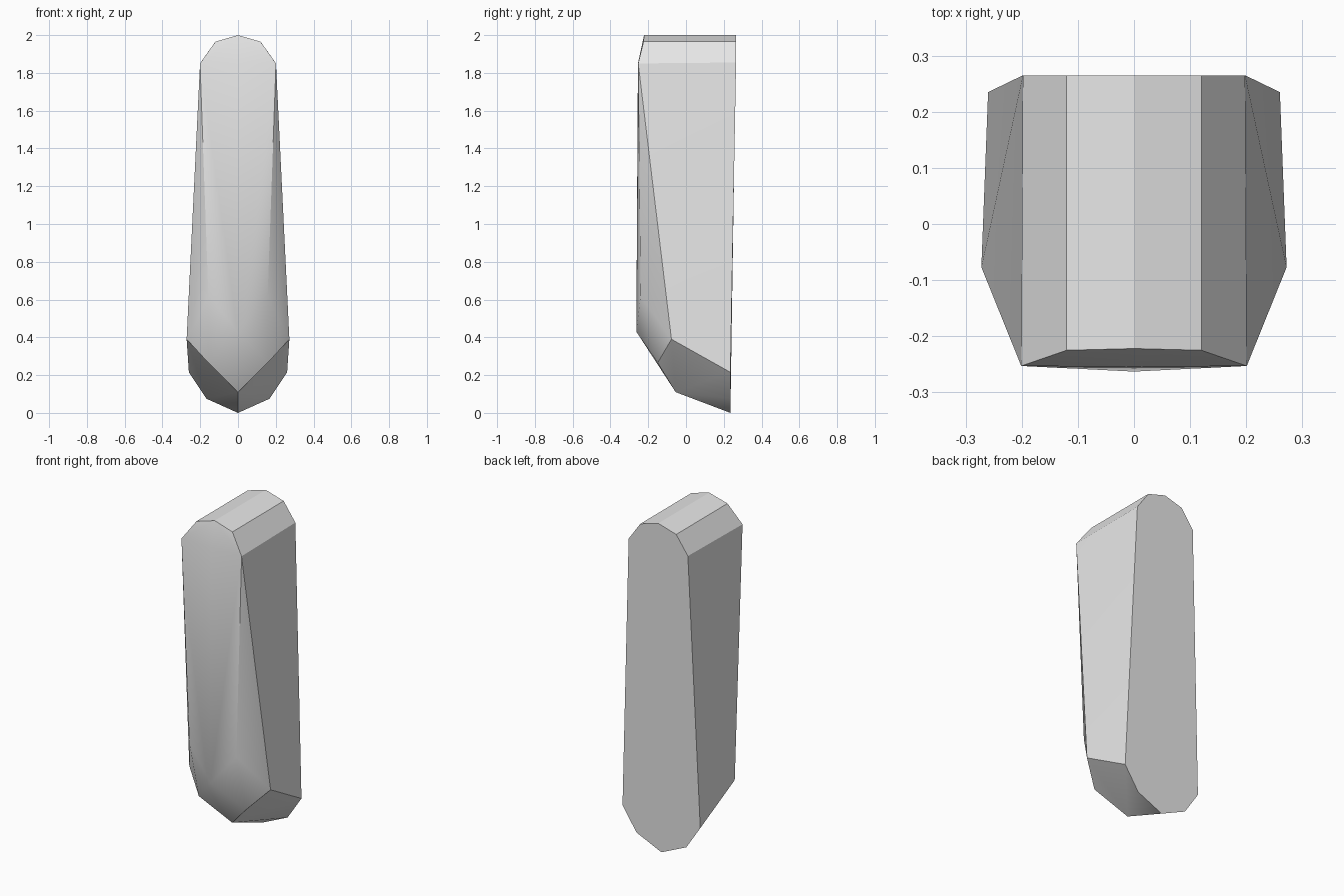
import bpy
import bmesh
import math

cube = bpy.data.objects.get("Cube")
if cube:
    bpy.data.objects.remove(cube, do_unlink=True)

# Plain grey material
grey = bpy.data.materials.new("light_grey")
grey.use_nodes = True
grey.diffuse_color = (0.8, 0.8, 0.8, 1)
grey.node_tree.nodes["Principled BSDF"].inputs["Base Color"].default_value = (0.8, 0.8, 0.8, 1)

# Corner points of the left half of the block
points = {
    # front outline
    "front_crown": (0, -0.222, 2.0),
    "front_bevel": (0.12, -0.225, 1.965),
    "front_shoulder": (0.201, -0.253, 1.85),
    "front_middle": (0, -0.2545, 1.85),
    "front_cheek": (0.157, -0.24, 0.62),
    "front_chin": (0, -0.263, 0.43),
    # lower facets
    "chin_corner": (0.157, -0.15, 0.265),
    "side_corner": (0.272, -0.077, 0.39),
    "keel": (0, -0.055, 0.11),
    # back outline
    "back_crown": (0, 0.265, 2.0),
    "back_bevel": (0.12, 0.265, 1.965),
    "back_shoulder": (0.198, 0.265, 1.855),
    "back_hip": (0.26, 0.235, 0.215),
    "back_foot": (0.167, 0.235, 0.075),
    "back_toe": (0, 0.235, 0),
}

# Facets of the left half, named by their corners
facets = [
    # rounded top
    "front_crown front_bevel back_bevel back_crown",
    "front_bevel front_shoulder back_shoulder back_bevel",
    # front
    "front_crown front_middle front_shoulder front_bevel",
    "front_middle front_chin front_shoulder",
    "front_shoulder front_chin front_cheek",
    "front_cheek front_chin chin_corner",
    # side and its long front chamfer
    "front_shoulder front_cheek side_corner",
    "front_cheek chin_corner side_corner",
    "front_shoulder side_corner back_shoulder",
    "side_corner back_hip back_shoulder",
    # underside
    "front_chin keel chin_corner",
    "chin_corner keel back_foot back_hip side_corner",
    "keel back_toe back_foot",
    # back
    "back_crown back_bevel back_shoulder back_hip back_foot back_toe",
]

bm = bmesh.new()
verts = {name: bm.verts.new(co) for name, co in points.items()}
for facet in facets:
    bm.faces.new([verts[name] for name in facet.split()])

# Mirror across the centre and weld the seam
half = bm.verts[:] + bm.edges[:] + bm.faces[:]
bmesh.ops.mirror(bm, geom=half, axis='X', merge_dist=0.001)
bmesh.ops.remove_doubles(bm, verts=bm.verts[:], dist=0.001)
bmesh.ops.recalc_face_normals(bm, faces=bm.faces[:])

mesh = bpy.data.meshes.new("faceted_block")
bm.to_mesh(mesh)
bm.free()
mesh.materials.append(grey)

block = bpy.data.objects.new("faceted_block", mesh)
bpy.context.collection.objects.link(block)
bpy.ops.object.select_all(action='DESELECT')
block.select_set(True)
bpy.context.view_layer.objects.active = block
bpy.ops.object.shade_smooth_by_angle(angle=math.radians(30))
